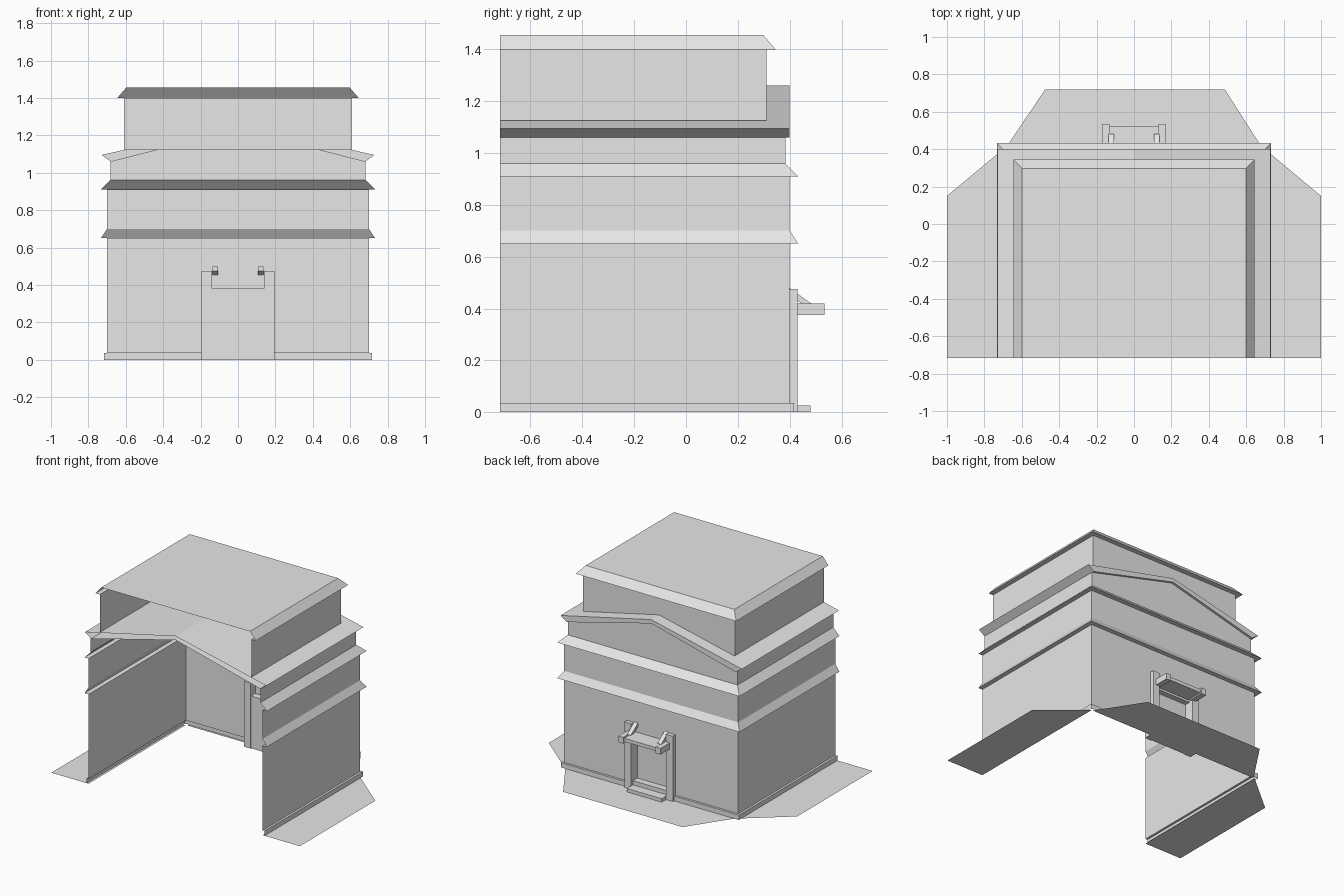
import bpy, bmesh
from mathutils import Vector

cube = bpy.data.objects.get("Cube")
if cube:
    bpy.data.objects.remove(cube, do_unlink=True)

stone = bpy.data.materials.new("pale_grey")
stone.use_nodes = True
GREY = (0.8, 0.8, 0.8, 1)
stone.diffuse_color = GREY
stone.node_tree.nodes["Principled BSDF"].inputs["Base Color"].default_value = GREY

FRONT = -0.717          # open end of the building
WALL_X, WALL_Y = 0.70, 0.40


def finish(name, bm):
    mesh = bpy.data.meshes.new(name)
    bm.to_mesh(mesh)
    bm.free()
    mesh.materials.append(stone)
    obj = bpy.data.objects.new(name, mesh)
    bpy.context.collection.objects.link(obj)
    return obj


def prism(name, outline, depth, open_start=False):
    """Extrude a closed 3D outline along a vector."""
    bm = bmesh.new()
    start = bm.faces.new([bm.verts.new(p) for p in outline])
    result = bmesh.ops.extrude_face_region(bm, geom=[start], use_keep_orig=True)
    verts = [g for g in result["geom"] if isinstance(g, bmesh.types.BMVert)]
    bmesh.ops.translate(bm, verts=verts, vec=depth)
    bmesh.ops.recalc_face_normals(bm, faces=bm.faces)
    if open_start:
        bmesh.ops.delete(bm, geom=[start], context="FACES_ONLY")
    return finish(name, bm)


def box(name, x, y, z):
    base = [(x[0], y[0], z[0]), (x[1], y[0], z[0]), (x[1], y[1], z[0]), (x[0], y[1], z[0])]
    return prism(name, base, Vector((0, 0, z[1] - z[0])))


def plate(name, points):
    bm = bmesh.new()
    face = bm.faces.new([bm.verts.new(p) for p in points])
    return finish(name, bm), face


def sweep(profile, cap=False):
    """Run an (outset, height) profile round the two sides and the back."""
    bm = bmesh.new()
    rows = []
    for o, z in profile:
        x, y = WALL_X + o, WALL_Y + o
        rows.append([bm.verts.new(p) for p in ((-x, FRONT, z), (-x, y, z), (x, y, z), (x, FRONT, z))])
    for low, up in zip(rows, rows[1:]):
        for i in range(3):
            bm.faces.new((low[i], up[i], up[i + 1], low[i + 1]))
    if cap:
        bm.faces.new(rows[-1][::-1])
    return bm


# Main walls with plinth and two sloped mouldings
walls = sweep([(0.016, 0), (0.016, 0.035), (0, 0.035), (0, 0.65), (0.033, 0.65), (0, 0.70),
               (0, 0.91), (0.033, 0.91), (-0.017, 0.96), (-0.017, 1.06)])

# Doorway cut through the back wall
DOOR_X, DOOR_TOP = 0.14, 0.37
for co, no in (((DOOR_X, 0, 0), (1, 0, 0)), ((-DOOR_X, 0, 0), (1, 0, 0)), ((0, 0, DOOR_TOP), (0, 0, 1))):
    faces = [f for f in walls.faces
             if f.calc_center_median().y > 0.39 and f.calc_center_median().z < 0.6]
    geom = set(faces)
    for f in faces:
        geom.update(f.edges)
        geom.update(f.verts)
    bmesh.ops.bisect_plane(walls, geom=list(geom), plane_co=co, plane_no=no)
hole = [f for f in walls.faces
        if abs(f.calc_center_median().x) < DOOR_X - 0.01
        and f.calc_center_median().z < DOOR_TOP and f.calc_center_median().y > 0.39]
bmesh.ops.delete(walls, geom=hole, context="FACES")
finish("main_walls", walls)

# Upper storey with cornice and flat roof
finish("upper_storey", sweep([(-0.09, 1.125), (-0.09, 1.40), (-0.055, 1.40), (-0.102, 1.455)], cap=True))

# Low gable roof and the wall under it
gable = [(-0.68, 1.06), (-0.73, 1.095), (0, 1.26), (0.73, 1.095), (0.68, 1.06), (0, 1.232)]
prism("gable_roof", [(x, FRONT, z) for x, z in gable], Vector((0, WALL_Y - FRONT, 0)), open_start=True)
plate("gable_wall", [(0.683, 0.383, 1.06), (-0.683, 0.383, 1.06), (0, 0.383, 1.235)])

# Ground aprons
for s, side in ((-1, "right"), (1, "left")):
    pts = [(0.70, FRONT, 0), (1, FRONT, 0), (1, 0.15, 0), (0.70, 0.40, 0)]
    plate(side + "_apron", [(s * x, y, z) for x, y, z in pts][::s])
plate("back_apron", [(-0.69, 0.40, 0), (0.69, 0.40, 0), (0.485, 0.72, 0), (-0.475, 0.72, 0)])

# Recessed door, head, sill and step
box("door_panel", (-DOOR_X, DOOR_X), (0.35, 0.36), (0, DOOR_TOP))
box("door_head", (-DOOR_X, DOOR_X), (0.35, WALL_Y), (DOOR_TOP, DOOR_TOP + 0.01))
box("door_sill", (-DOOR_X, DOOR_X), (0.35, 0.41), (0, 0.055))
box("door_step", (-DOOR_X, DOOR_X), (0.41, 0.48), (0, 0.025))

# Door posts, canopy beams and slanted braces
for s, side in ((-1, "right"), (1, "left")):
    def span(a, b):
        return tuple(sorted((s * a, s * b)))
    box(side + "_post", span(0.14, 0.195), (0.345, 0.43), (0, 0.475))
    box(side + "_beam", span(0.13, 0.17), (0.42, 0.535), (0.375, 0.42))
    brace = [(0.37, 0.50), (0.37, 0.475), (0.445, 0.42), (0.482, 0.42)]
    prism(side + "_brace", [(s * 0.107, y, z) for y, z in brace], Vector((s * 0.03, 0, 0)))
box("canopy", (-0.13, 0.13), (WALL_Y, 0.525), (0.385, 0.41))
